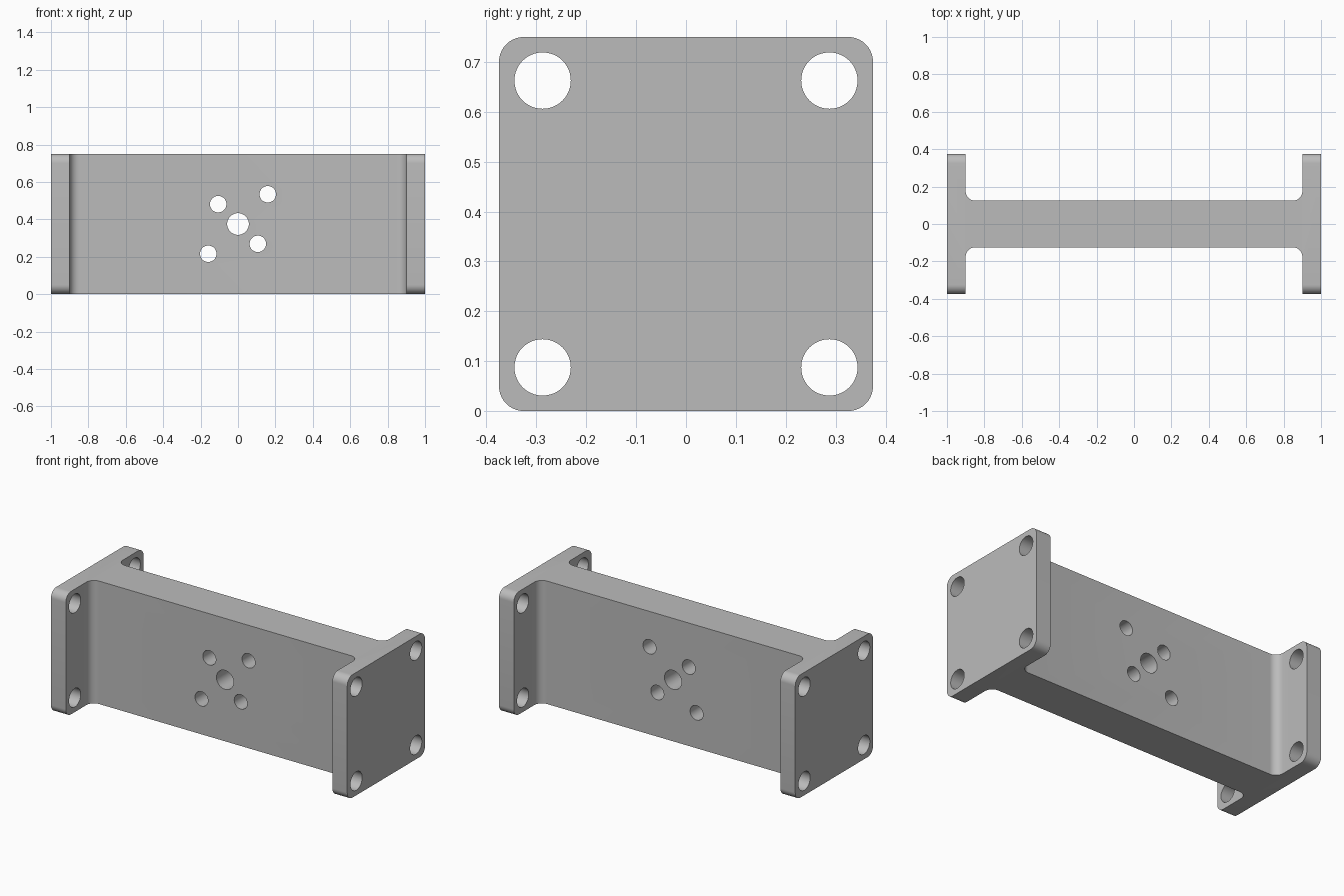
import bpy, bmesh, math
from mathutils import Matrix, Vector

HALF_LEN, HALF_WIDTH, HEIGHT = 1.0, 0.375, 0.75
FLANGE_IN, WEB_HALF, RADIUS = 0.9, 0.125, 0.05
MID = HEIGHT / 2

cube = bpy.data.objects.get("Cube")
if cube:
    bpy.data.objects.remove(cube, do_unlink=True)

grey = bpy.data.materials.new("machined_grey")
grey.use_nodes = True
color = (0.5, 0.5, 0.5, 1)
grey.diffuse_color = color
grey.node_tree.nodes["Principled BSDF"].inputs["Base Color"].default_value = color


def make_object(name, bm):
    mesh = bpy.data.meshes.new(name)
    bmesh.ops.recalc_face_normals(bm, faces=bm.faces)
    bm.to_mesh(mesh)
    bm.free()
    mesh.materials.append(grey)
    obj = bpy.data.objects.new(name, mesh)
    bpy.context.collection.objects.link(obj)
    return obj


# Bracket body: I-shaped profile in plan, extruded upwards
quarter = [(HALF_LEN, HALF_WIDTH), (FLANGE_IN, HALF_WIDTH), (FLANGE_IN, WEB_HALF)]
half = quarter + [(-x, y) for x, y in reversed(quarter)]
outline = half + [(x, -y) for x, y in reversed(half)]
bm = bmesh.new()
base = bm.faces.new([bm.verts.new((x, y, 0)) for x, y in outline])
top = bmesh.ops.extrude_face_region(bm, geom=[base])["geom"]
bmesh.ops.translate(bm, vec=(0, 0, HEIGHT),
                    verts=[g for g in top if isinstance(g, bmesh.types.BMVert)])
bmesh.ops.recalc_face_normals(bm, faces=bm.faces)


def is_rounded(edge):
    a, b = (v.co for v in edge.verts)
    d, m = b - a, (a + b) / 2
    fillet = abs(d.z) > 0.1 and abs(abs(m.y) - WEB_HALF) < 0.001
    corner = abs(d.x) > 0.01 and abs(abs(m.y) - HALF_WIDTH) < 0.001
    return fillet or corner


# Inner fillets and rounded flange corners
bmesh.ops.bevel(bm, geom=[e for e in bm.edges if is_rounded(e)], offset=RADIUS,
                segments=10, profile=0.5, affect="EDGES")
body = make_object("flanged_bracket", bm)

# Hole cutters
bm = bmesh.new()


def add_hole(center, axis, radius, depth):
    turn = Vector((0, 0, 1)).rotation_difference(Vector(axis)).to_matrix().to_4x4()
    bmesh.ops.create_cone(bm, cap_ends=True, segments=48, radius1=radius,
                          radius2=radius, depth=depth,
                          matrix=Matrix.Translation(center) @ turn)


# Mounting holes in the four corners of each flange
for sx in (-1, 1):
    for sy in (-1, 1):
        for sz in (-1, 1):
            add_hole((sx * 0.95, sy * 0.2875, MID + sz * 0.2875), (1, 0, 0), 0.0565, 0.2)

# Central hole and two diagonal pairs through the web
add_hole((0, 0, MID), (0, 1, 0), 0.058, 0.5)
for s in (-1, 1):
    add_hole((s * 0.159, 0, MID + s * 0.159), (0, 1, 0), 0.044, 0.5)
    add_hole((s * 0.106, 0, MID - s * 0.106), (0, 1, 0), 0.044, 0.5)
cutter = make_object("hole_cutter", bm)
cutter.hide_render = True

# Drill the body, then drop the cutter
bpy.ops.object.select_all(action="DESELECT")
bpy.context.view_layer.objects.active = body
body.select_set(True)
drill = body.modifiers.new("holes", "BOOLEAN")
drill.operation = "DIFFERENCE"
drill.solver = "EXACT"
drill.object = cutter
bpy.ops.object.modifier_apply(modifier=drill.name)
bpy.data.objects.remove(cutter, do_unlink=True)
bpy.ops.object.shade_smooth_by_angle(angle=math.radians(30))
